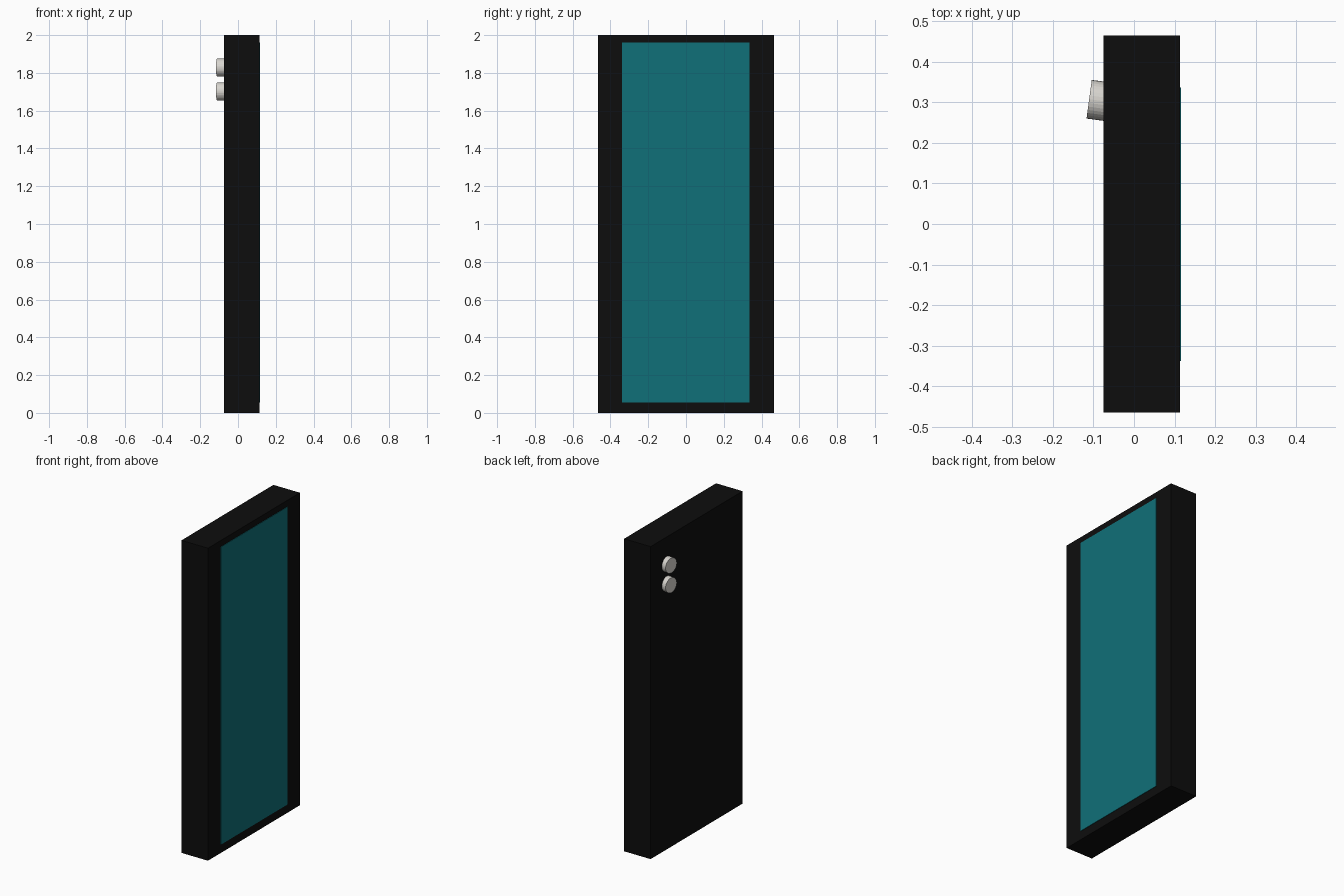
import bpy
from mathutils import Vector

cube = bpy.data.objects.get("Cube")
if cube:
    bpy.data.objects.remove(cube, do_unlink=True)


def material(name, rgb):
    mat = bpy.data.materials.new(name)
    mat.use_nodes = True
    colour = (*rgb, 1)
    mat.diffuse_color = colour
    mat.node_tree.nodes["Principled BSDF"].inputs["Base Color"].default_value = colour
    return mat


black = material("black", (0.004, 0.004, 0.004))
teal = material("teal", (0.005, 0.16, 0.19))
silver = material("silver", (0.68, 0.66, 0.62))


def box(name, low, high, mat):
    low, high = Vector(low), Vector(high)
    bpy.ops.mesh.primitive_cube_add(size=1, location=(low + high) / 2)
    obj = bpy.context.object
    obj.name = name
    obj.scale = high - low
    bpy.ops.object.transform_apply(location=False, rotation=False, scale=True)
    obj.data.materials.append(mat)
    return obj


# Slab body and thin raised screen
box("body", (-0.075, -0.465, 0), (0.113, 0.465, 2), black)
box("screen", (0.108, -0.338, 0.055), (0.116, 0.336, 1.96), teal)

# Pair of slightly tilted camera lenses on the back
axis = Vector((-0.99, 0.135, 0)).normalized()
depth = 0.08
for name, z in (("upper_lens", 1.828), ("lower_lens", 1.702)):
    outer = Vector((-0.1105, 0.3075, z))
    bpy.ops.mesh.primitive_cylinder_add(vertices=32, radius=0.048, depth=depth,
                                        location=outer - axis * depth / 2)
    lens = bpy.context.object
    lens.name = name
    lens.rotation_euler = axis.to_track_quat("Z", "Y").to_euler()
    lens.data.materials.append(silver)
